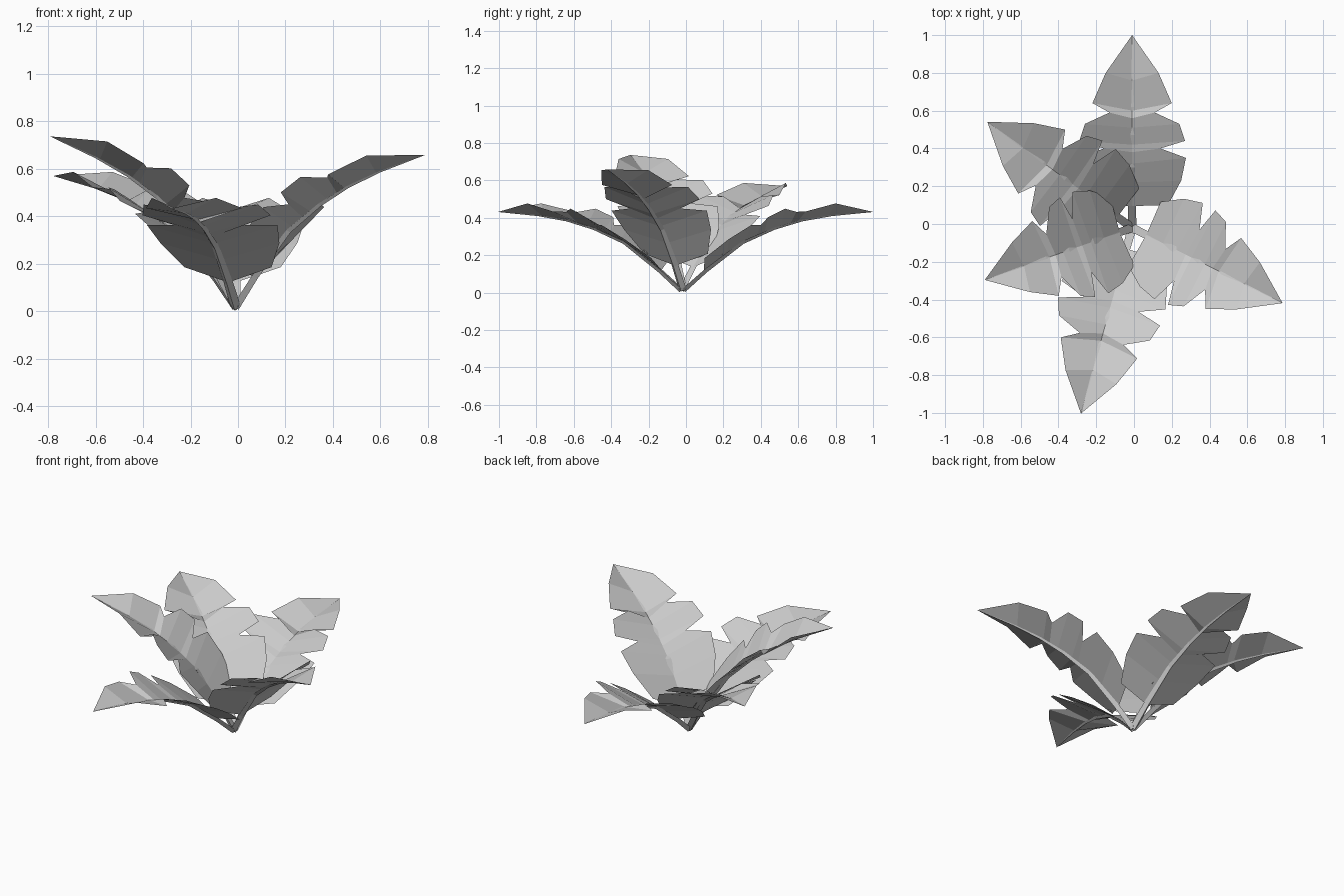
import bpy, bmesh
from math import radians
from mathutils import Vector, Matrix

if "Cube" in bpy.data.objects:
    bpy.data.objects.remove(bpy.data.objects["Cube"])

# midrib curve in the leaf's side plane (distance outwards, height)
RIB = [(0, .02), (.12, .125), (.32, .275), (.49, .348), (.64, .39), (.80, .415), (1.02, .432)]

# half outline: (attachment on rib, edge distance, edge half width, edge height)
EDGE = [(.115, .12, .19, .185), (.24, .25, .26, .287), (.34, .37, .285, .362),
        (.40, .42, .15, .362),                        # first notch
        (.44, .46, .28, .404), (.53, .55, .25, .449),
        (.58, .61, .12, .432),                        # second notch
        (.62, .66, .21, .434), (.78, .82, .14, .477)]

# azimuth and extra upward pitch of every leaf
LEAVES = [(90, 0), (143.8, 8), (199.5, 18.7), (254.6, 0), (333.4, 13.5)]
BASE = Vector((-.01, -.02, 0))


def rib_z(s):
    for (a, za), (b, zb) in zip(RIB, RIB[1:]):
        if s <= b:
            return za + (zb - za) * (s - a) / (b - a)
    return RIB[-1][1]


def add_object(name, bm, matrix):
    bm.transform(matrix)
    me = bpy.data.meshes.new(name)
    bm.to_mesh(me)
    bm.free()
    bpy.context.collection.objects.link(bpy.data.objects.new(name, me))


# folded, notched leaf blade
def blade():
    bm = bmesh.new()
    rib = [bm.verts.new((s, 0, rib_z(s))) for s, *_ in EDGE]
    tip = bm.verts.new((RIB[-1][0], 0, RIB[-1][1]))
    for side in (1, -1):
        edge = [bm.verts.new((s, side * w, z)) for _, s, w, z in EDGE]
        for i in range(len(EDGE) - 1):
            quad = [rib[i], rib[i + 1], edge[i + 1], edge[i]]
            bm.faces.new(quad if side > 0 else quad[::-1])
        tri = [rib[-1], tip, edge[-1]]
        bm.faces.new(tri if side > 0 else tri[::-1])
    return bm


# tapered three-sided stem running under the blade
def stem():
    bm = bmesh.new()
    rings = []
    for i, (s, z) in enumerate(RIB):
        a, b = RIB[max(i - 1, 0)], RIB[min(i + 1, len(RIB) - 1)]
        d = Vector((b[0] - a[0], b[1] - a[1])).normalized()
        r = .022 * (1 - s / 1.02) + .001
        rings.append([bm.verts.new(p) for p in
                      ((s, r, z), (s, -r, z), (s + d.y * r, 0, z - d.x * r))])
    for p, q in zip(rings, rings[1:]):
        for k in range(3):
            n = (k + 1) % 3
            bm.faces.new((p[k], p[n], q[n], q[k]))
    bm.faces.new(rings[0])
    bmesh.ops.recalc_face_normals(bm, faces=bm.faces[:])
    return bm


for i, (azimuth, pitch) in enumerate(LEAVES, 1):
    m = (Matrix.Translation(BASE) @ Matrix.Rotation(radians(azimuth), 4, 'Z')
         @ Matrix.Rotation(radians(-pitch), 4, 'Y'))
    add_object(f"leaf_blade_{i}", blade(), m)
    add_object(f"leaf_stem_{i}", stem(), m)
